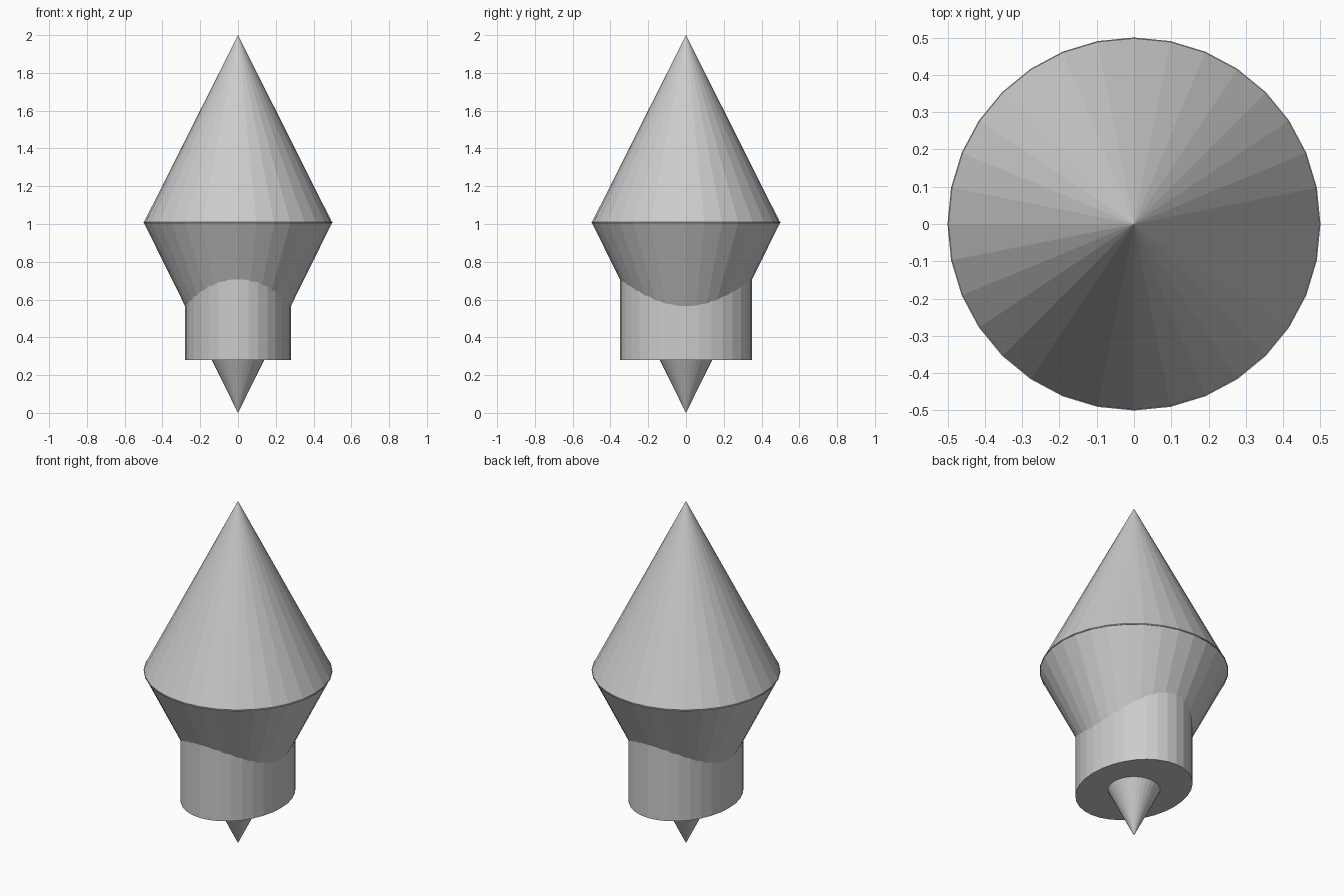
import bpy

if "Cube" in bpy.data.objects:
    bpy.data.objects.remove(bpy.data.objects["Cube"])

SIDES = 32


def cone(name, r_bottom, r_top, z0, z1):
    bpy.ops.mesh.primitive_cone_add(vertices=SIDES, radius1=r_bottom, radius2=r_top,
                                    depth=z1 - z0, location=(0, 0, (z0 + z1) / 2))
    bpy.context.object.name = name
    return bpy.context.object


# Upper cone pointing up, lower cone pointing down, slightly overlapping at the rim
cone("upper_cone", 0.5, 0, 1.005, 2.0)
cone("lower_cone", 0, 0.5, 0, 1.01)

# Oval collar around the lower cone
collar = cone("collar", 1, 1, 0.28, 0.94)
collar.scale = (0.28, 0.35, 1)
